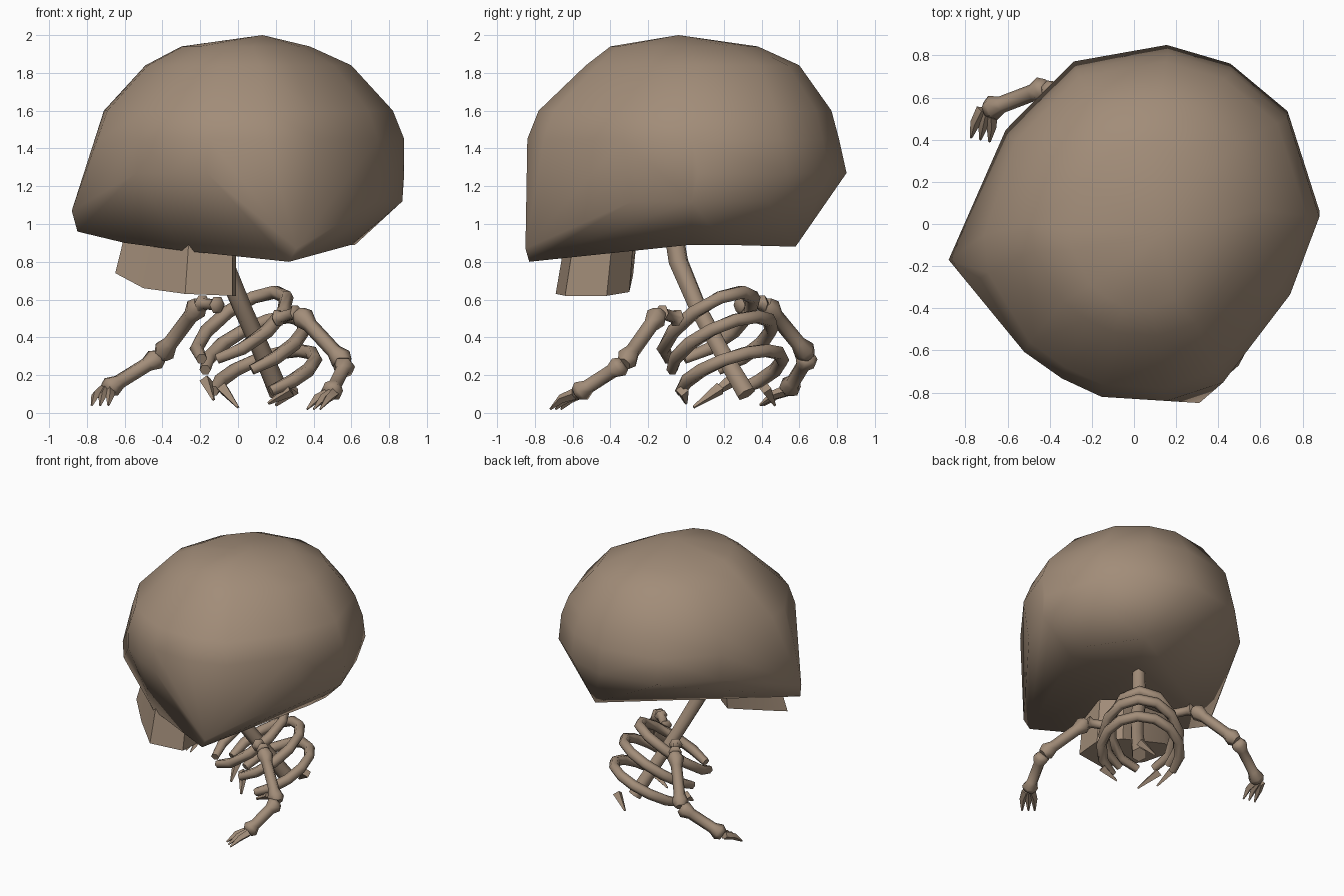
import bpy, bmesh, math
from mathutils import Vector

if "Cube" in bpy.data.objects:
    bpy.data.objects.remove(bpy.data.objects["Cube"])

bone = bpy.data.materials.new("old bone brown")
bone.diffuse_color = (0.36, 0.265, 0.19, 1)
bone.use_nodes = True
bone.node_tree.nodes["Principled BSDF"].inputs["Base Color"].default_value = bone.diffuse_color


def finish(name, bm, angle=50):
    bmesh.ops.recalc_face_normals(bm, faces=bm.faces)
    me = bpy.data.meshes.new(name)
    bm.to_mesh(me)
    bm.free()
    me.materials.append(bone)
    ob = bpy.data.objects.new(name, me)
    bpy.context.collection.objects.link(ob)
    bpy.ops.object.select_all(action='DESELECT')
    ob.select_set(True)
    bpy.context.view_layer.objects.active = ob
    bpy.ops.object.shade_smooth_by_angle(angle=math.radians(angle))
    return ob


def tube(name, pts, radii, sides=6):
    """Low-poly tube through the points, one radius per point."""
    bm = bmesh.new()
    pts = [Vector(p) for p in pts]
    rings = []
    for i, p in enumerate(pts):
        d = (pts[min(i + 1, len(pts) - 1)] - pts[max(i - 1, 0)]).normalized()
        ref = Vector((1, -1, 0.3)) if abs(d.z) > 0.8 else Vector((0, 0, 1))
        u = d.cross(ref).normalized()
        v = d.cross(u)
        rings.append([bm.verts.new(p + (u * math.cos(a) + v * math.sin(a)) * radii[i])
                      for a in (2 * math.pi * k / sides for k in range(sides))])
    for r, s in zip(rings, rings[1:]):
        for k in range(sides):
            bm.faces.new((r[k], r[(k + 1) % sides], s[(k + 1) % sides], s[k]))
    bm.faces.new(rings[0])
    bm.faces.new(rings[-1])
    return finish(name, bm, 65)


def limb_bone(name, a, b, r):
    """Bone with knobbed ends."""
    a, b = Vector(a), Vector(b)
    ts = (0, 0.1, 0.25, 0.75, 0.9, 1)
    tube(name, [a.lerp(b, t) for t in ts], [r * k for k in (0.9, 1.35, 0.9, 0.9, 1.35, 0.9)])


# Skull: hull of one plan outline scaled to each height
outline = [(0.16, 0.85), (0.46, 0.76), (0.73, 0.53), (0.88, 0.05), (0.74, -0.33),
           (0.42, -0.76), (0.15, -0.85), (-0.16, -0.83), (-0.35, -0.74), (-0.53, -0.61),
           (-0.74, -0.25), (-0.76, -0.05), (-0.6, 0.44), (-0.28, 0.77)]
# height, x from, x to, y from, y to
levels = [(1.94, -0.3, 0.38, -0.4, 0.38), (1.84, -0.49, 0.6, -0.53, 0.6),
          (1.6, -0.71, 0.82, -0.78, 0.77), (1.45, -0.75, 0.88, -0.84, 0.81),
          (1.27, -0.77, 0.88, -0.82, 0.85), (1.12, -0.72, 0.87, -0.72, 0.70),
          (0.89, -0.5, 0.6, -0.6, 0.58)]
pts = [(0.13, -0.04, 2.0)]
for z, x0, x1, y0, y1 in levels:
    for x, y in outline:
        px, py = x0 + (x + 0.76) / 1.64 * (x1 - x0), y0 + (y + 0.85) / 1.7 * (y1 - y0)
        # the base of the tilted head rises towards the back left
        rise = (0.73 + 0.5 * (py - px) / math.sqrt(2)) / 0.87
        pts.append((px, py, max(z, min(rise, 1.35))))
# cheek and rear corners of the turned, tilted head
pts += [(-0.88, -0.17, 1.07), (-0.85, -0.2, 0.96), (-0.6, -0.38, 0.9),
        (0.25, -0.81, 1.18), (0.31, -0.85, 0.87), (0.27, -0.83, 0.8),
        (-0.3, -0.62, 0.86), (0.0, -0.62, 0.8), (0.38, 0.58, 0.88), (0.62, 0.2, 0.89)]
bm = bmesh.new()
for p in pts:
    bm.verts.new(p)
bmesh.ops.convex_hull(bm, input=bm.verts)
bmesh.ops.delete(bm, geom=[v for v in bm.verts if not v.link_faces], context='VERTS')
bm.normal_update()
# hollow the base up towards the neck
base = [f for f in bm.faces if f.normal.z < -0.85]
bmesh.ops.delete(bm, geom=base, context='FACES')
apex = bm.verts.new((-0.08, -0.05, 1.08))
for e in [e for e in bm.edges if e.is_boundary]:
    bm.faces.new((e.verts[0], e.verts[1], apex))
finish("skull", bm, 89)

# Upper jaw: block under the face, tilted like the head
jaw = [(-0.52, -0.28, 0.73), (-0.65, -0.33, 0.74), (-0.5, -0.48, 0.66),
       (-0.28, -0.69, 0.63), (-0.03, -0.64, 0.62), (-0.01, -0.42, 0.62), (-0.15, -0.3, 0.64)]
bm = bmesh.new()
low = [bm.verts.new(p) for p in jaw]
top = [bm.verts.new((x * 0.92, y * 0.92, 0.95)) for x, y, z in jaw]
for i in range(len(jaw)):
    j = (i + 1) % len(jaw)
    bm.faces.new((low[i], low[j], top[j], top[i]))
bm.faces.new(low)
bm.faces.new(top)
finish("upper_jaw", bm, 35)

# Spine, leaning back as it goes down
tube("spine", [(-0.12, -0.09, 1.1), (-0.08, -0.04, 0.8), (0.03, 0.07, 0.54),
               (0.12, 0.18, 0.34), (0.22, 0.32, 0.1)], [0.05, 0.055, 0.05, 0.05, 0.055])

# Ribs: tilted loops, high at the back, open at the front
back, side = Vector((0.707, 0.707, 0)), Vector((0.707, -0.707, 0))
ribs = [((0.02, 0.12, 0.46), 0.25, 0.23, 0.18, 165),
        ((0.09, 0.19, 0.35), 0.26, 0.27, 0.16, 140),
        ((0.14, 0.24, 0.2), 0.26, 0.28, 0.13, 130)]
for n, (c, depth, width, rise, sweep) in enumerate(ribs):
    path, rad = [], []
    for k in range(11):
        a = math.radians(sweep * (k / 5 - 1))
        path.append(Vector(c) + back * depth * math.cos(a) + side * width * math.sin(a)
                    + Vector((0, 0, rise * math.cos(a))))
        rad.append(0.03 if k in (0, 10) else 0.038)
    tube(f"rib_{n + 1}", path, rad)

# Lowest rib splinters
for n, (a, b) in enumerate([((-0.17, 0.24, 0.17), (-0.13, 0.1, 0.07)),
                            ((-0.08, 0.18, 0.13), (0.0, 0.04, 0.03)),
                            ((0.28, -0.02, 0.12), (0.16, 0.0, 0.05)),
                            ((0.3, 0.42, 0.13), (0.2, 0.47, 0.04))]):
    tube(f"rib_splinter_{n + 1}", [a, b], [0.035, 0.008], 4)

# Arms: collar bone, upper arm, forearm and claws
arms = {"right": [(-0.1, 0.27, 0.57), (-0.2, 0.42, 0.58), (-0.41, 0.65, 0.3),
                  (-0.7, 0.54, 0.12), (-0.73, 0.4, 0.04)],
        "left": [(0.2, -0.04, 0.5), (0.32, -0.14, 0.53), (0.57, -0.33, 0.26),
                 (0.49, -0.58, 0.1), (0.4, -0.69, 0.02)]}
for s, (collar, shoulder, elbow, wrist, tip) in arms.items():
    limb_bone(s + "_collar_bone", collar, shoulder, 0.036)
    limb_bone(s + "_upper_arm", shoulder, elbow, 0.045)
    limb_bone(s + "_forearm", elbow, wrist, 0.045)
    w, t = Vector(wrist), Vector(tip)
    across = (t - w).cross(Vector((0, 0, 1))).normalized()
    for k in (-1, 0, 1):
        tube(f"{s}_finger_{k + 2}", [w + across * 0.02 * k,
             w.lerp(t, 0.5) + across * 0.04 * k + Vector((0, 0, 0.015)),
             t + across * 0.045 * k], [0.03, 0.024, 0.006], 4)
